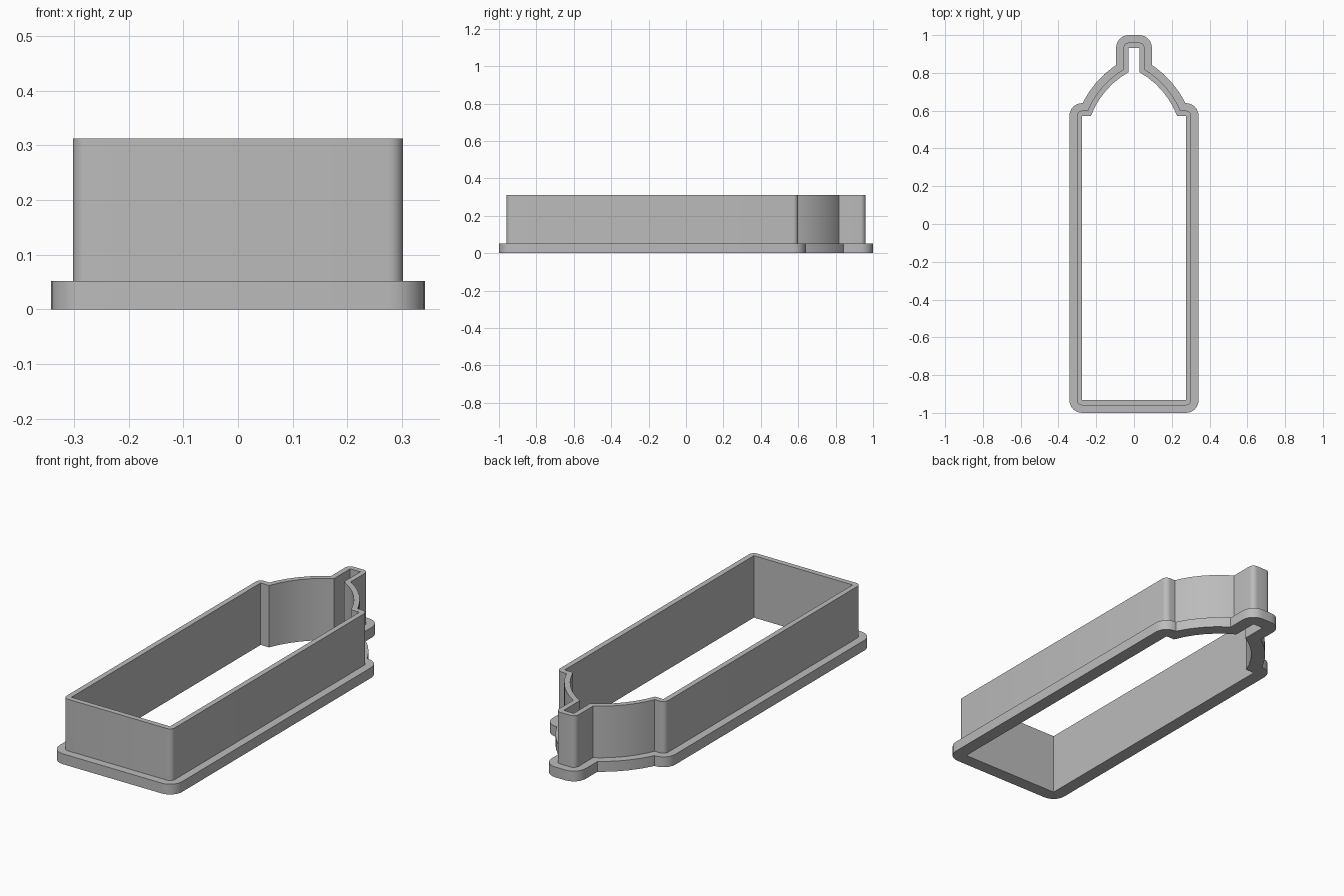
import bpy, bmesh, math
from mathutils import Vector

cube = bpy.data.objects.get("Cube")
if cube:
    bpy.data.objects.remove(cube, do_unlink=True)

WALL, FLANGE = 0.027, 0.067      # outward offsets from the inner outline
BASE_H, TOP_H = 0.052, 0.312
CORNER_STEPS, SHOULDER_STEPS = 6, 6


def shoulder(start, end, turn):
    """Points of a bulging arc from start to end."""
    chord = end - start
    radius = chord.length / 2 / math.sin(turn / 2)
    inward = Vector((-chord.y, chord.x)).normalized()
    centre = (start + end) / 2 + inward * radius * math.cos(turn / 2)
    first = math.atan2(start.y - centre.y, start.x - centre.x)
    return [centre + radius * Vector((math.cos(a), math.sin(a)))
            for a in (first + turn * i / SHOULDER_STEPS for i in range(SHOULDER_STEPS + 1))]


def offset(outline, dist):
    """Offset outward, rounding outer corners and mitring the others."""
    ring = []
    for i, p in enumerate(outline):
        d0 = (p - outline[i - 1]).normalized()
        d1 = (outline[(i + 1) % len(outline)] - p).normalized()
        n0, n1 = Vector((d0.y, -d0.x)), Vector((d1.y, -d1.x))
        turn = math.atan2(d0.x * d1.y - d0.y * d1.x, d0.dot(d1))
        if turn > math.radians(30):
            base = math.atan2(n0.y, n0.x)
            for k in range(CORNER_STEPS + 1):
                a = base + turn * k / CORNER_STEPS
                ring.append(p + dist * Vector((math.cos(a), math.sin(a))))
        else:
            ring.append(p + (n0 + n1) * dist / (1 + n0.dot(n1)))
    return ring


# Bottle-shaped inner outline, counter-clockwise: right half, then its mirror
half = [Vector((0.275, -0.933)), Vector((0.275, 0.573))]
half += shoulder(Vector((0.228, 0.573)), Vector((0.028, 0.804)), math.radians(40))
half.append(Vector((0.028, 0.933)))
outline = half + [Vector((-p.x, p.y)) for p in reversed(half)]

# Stepped cross-section swept around the outline: flange below, thin wall above
section = [(0, 0), (FLANGE, 0), (FLANGE, BASE_H), (WALL, BASE_H), (WALL, TOP_H), (0, TOP_H)]
bm = bmesh.new()
rings = [[bm.verts.new((p.x, p.y, z)) for p in offset(outline, d)] for d, z in section]
for r, low in enumerate(rings):
    high = rings[(r + 1) % len(rings)]
    for i in range(len(low)):
        j = (i + 1) % len(low)
        bm.faces.new((low[i], low[j], high[j], high[i]))
bmesh.ops.remove_doubles(bm, verts=bm.verts, dist=0.0001)
bmesh.ops.recalc_face_normals(bm, faces=bm.faces)

mesh = bpy.data.meshes.new("cutter_wall_and_flange")
bm.to_mesh(mesh)
bm.free()
cutter = bpy.data.objects.new("cutter_wall_and_flange", mesh)
bpy.context.collection.objects.link(cutter)

# Plain grey plastic
grey = bpy.data.materials.new("grey_plastic")
grey.use_nodes = True
colour = (0.5, 0.5, 0.5, 1)
grey.diffuse_color = colour
grey.node_tree.nodes["Principled BSDF"].inputs["Base Color"].default_value = colour
mesh.materials.append(grey)

bpy.ops.object.select_all(action="DESELECT")
cutter.select_set(True)
bpy.context.view_layer.objects.active = cutter
bpy.ops.object.shade_smooth_by_angle(angle=math.radians(30))
